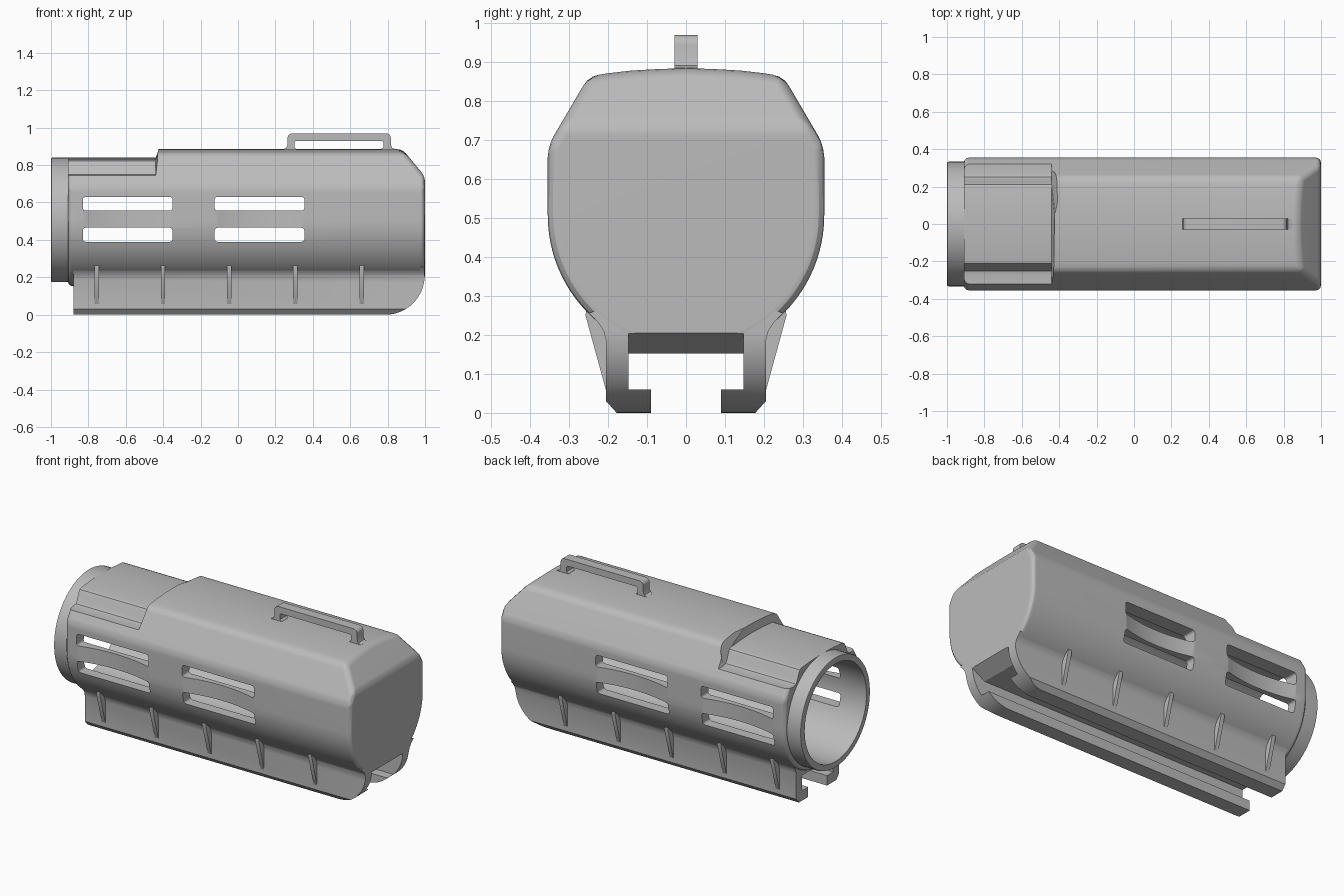
import bpy, bmesh, math
from mathutils import Vector

cube = bpy.data.objects.get("Cube")
if cube:
    bpy.data.objects.remove(cube)

grey = bpy.data.materials.new("plain_grey")
grey.use_nodes = True
COLOUR = (0.5, 0.5, 0.5, 1)
grey.diffuse_color = COLOUR
grey.node_tree.nodes["Principled BSDF"].inputs["Base Color"].default_value = COLOUR


def prism(name, pts, axis, lo, hi):
    """Extrude a flat outline along x (y,z points), y (x,z) or z (x,y)."""
    i = "xyz".index(axis)
    bm = bmesh.new()
    verts = []
    for p in pts:
        co = list(p)
        co.insert(i, lo)
        verts.append(bm.verts.new(co))
    face = bm.faces.new(verts)
    out = bmesh.ops.extrude_face_region(bm, geom=[face])
    step = Vector((0, 0, 0))
    step[i] = hi - lo
    bmesh.ops.translate(bm, vec=step, verts=[v for v in out["geom"] if isinstance(v, bmesh.types.BMVert)])
    bmesh.ops.recalc_face_normals(bm, faces=bm.faces)
    mesh = bpy.data.meshes.new(name)
    bm.to_mesh(mesh)
    bm.free()
    mesh.materials.append(grey)
    ob = bpy.data.objects.new(name, mesh)
    bpy.context.collection.objects.link(ob)
    return ob


def arc(cx, cy, r, a0, a1, n):
    angles = [math.radians(a0 + (a1 - a0) * k / n) for k in range(n + 1)]
    return [(cx + r * math.cos(a), cy + r * math.sin(a)) for a in angles]


def rounded_box(x0, x1, z0, z1, r):
    corners = ((x1 - r, z1 - r), (x0 + r, z1 - r), (x0 + r, z0 + r), (x1 - r, z0 + r))
    return [p for k, c in enumerate(corners) for p in arc(*c, r, 90 * k, 90 * k + 90, 4)]


def mirrored(half):
    """Complete an outline given from one side's start to its end."""
    return half + [(-a, b) for a, b in reversed(half) if abs(a) > 1e-5]


def apply(ob, kind, **settings):
    mod = ob.modifiers.new(kind.lower(), kind)
    for key, value in settings.items():
        setattr(mod, key, value)
    bpy.context.view_layer.objects.active = ob
    bpy.ops.object.modifier_apply(modifier=mod.name)


def cut(ob, cutters):
    for c in cutters:
        apply(ob, "BOOLEAN", operation="DIFFERENCE", solver="EXACT", object=c)


def bevel(ob, width, segments=3):
    apply(ob, "BEVEL", width=width, segments=segments, limit_method="ANGLE",
          angle_limit=math.radians(22))


# Main housing: domed top, sloping shoulders, round belly
half = [(0, 0.885), (0.07, 0.883), (0.14, 0.879), (0.2, 0.872), (0.25, 0.864), (0.355, 0.685)]
half += arc(0, 0.507, 0.355, 0, -90, 24)
half[-1] = (0, 0.152)
housing = prism("housing", mirrored(half), "x", -0.91, 1)
nose_cut = prism("nose_cutter", [(0.87, 0.896), (1.01, 0.727), (1.2, 0.727), (1.2, 1.1), (0.87, 1.1)],
                 "y", -0.6, 0.6)
cut(housing, [nose_cut])
bevel(housing, 0.028)

# Lowered rear roof with side ledges
roof = [(0, 0.84), (0.1, 0.837), (0.195, 0.829), (0.212, 0.822), (0.222, 0.806), (0.238, 0.766),
        (0.25, 0.75), (0.27, 0.744), (0.5, 0.744), (0.5, 1.1)]
step_cut = prism("step_cutter", mirrored(roof), "x", -1.1, -0.44)
bm = bmesh.new()
bm.from_mesh(step_cut.data)
for v in bm.verts:                      # lean the step's front wall
    if v.co.x > -0.5 and v.co.z > 1:
        v.co.x += 0.08
bm.to_mesh(step_cut.data)
bm.free()

# Bore, side slots and scooped slot bars
bore = prism("bore_cutter", arc(0, 0.507, 0.295, 0, 354.375, 63), "x", -1.1, 0.88)
slots, scoops = [], []
for x0, x1 in ((-0.83, -0.35), (-0.125, 0.355)):
    for z0, z1 in ((0.39, 0.465), (0.557, 0.63)):
        slots.append(prism("slot_cutter", rounded_box(x0, x1, z0, z1, 0.015), "y", -0.6, 0.6))
    mid, radius, depth = (x0 + x1) / 2, 0.84, 0.035
    for s in (-1, 1):
        outline = [(mid + a, s * (0.355 - depth + radius + b))
                   for a, b in arc(0, 0, radius, -107, -73, 16)]
        scoops.append(prism("scoop_cutter", outline + [(x1, s * 0.5), (x0, s * 0.5)], "z", 0.395, 0.625))

# Sloped mouth of the rail channel under the nose
mouth = prism("mouth_cutter", [(1.05, 0.225), (1, 0.205), (0.9, 0.145), (1.05, 0.1)], "y", -0.148, 0.148)
cut(housing, [step_cut, bore, mouth] + scoops + slots)

# Rear collar
collar = prism("rear_collar", arc(0, 0.507, 0.333, 0, 354.375, 63), "x", -1, -0.86)
bevel(collar, 0.008, 2)
cut(collar, [bore])

# Mounting rail: channel with inward lips, rounded front end
rail_half = [(0, 0.2), (0.1, 0.2), (0.21, 0.27), (0.25, 0.256), (0.228, 0.235), (0.212, 0.212),
             (0.205, 0.185), (0.205, 0.03), (0.178, 0), (0.09, 0), (0.09, 0.06), (0.148, 0.06),
             (0.148, 0.153), (0, 0.153)]
rail = prism("mounting_rail", mirrored(rail_half), "x", -0.88, 0.998)
round_cut = prism("rail_end_cutter", arc(0.788, 0.21, 0.21, 0, -90, 16) + [(0.788, -0.2), (1.2, -0.2), (1.2, 0.21)],
                  "y", -0.5, 0.5)
cut(rail, [round_cut, mouth])

# Triangular ribs along both sides of the rail
ribs = []
for k in range(5):
    x = -0.755 + 0.354 * k
    for s in (-1, 1):
        outline = [(s * 0.2, 0.05), (s * 0.206, 0.06), (s * 0.258, 0.25), (s * 0.255, 0.275), (s * 0.2, 0.275)]
        ribs.append(prism("rib", outline, "x", x - 0.012, x + 0.012))

# Carry loop on the roof
loop = [(0.24, 0.875), (0.24, 0.885), (0.258, 0.892), (0.265, 0.91)]
loop += arc(0.29, 0.945, 0.025, 180, 90, 5) + arc(0.792, 0.945, 0.025, 90, 0, 5)
loop += [(0.817, 0.91), (0.824, 0.892), (0.845, 0.885), (0.845, 0.875), (0.765, 0.875), (0.765, 0.885),
         (0.777, 0.895)]
loop += arc(0.767, 0.92, 0.01, 0, 90, 3) + arc(0.312, 0.92, 0.01, 90, 180, 3)
loop += [(0.302, 0.895), (0.314, 0.885), (0.314, 0.875)]
handle = prism("top_loop", loop, "y", -0.03, 0.03)

# Remove cutters, then shade
for c in [nose_cut, step_cut, bore, mouth, round_cut] + slots + scoops:
    bpy.data.objects.remove(c)
parts = [housing, collar, rail, handle] + ribs
bpy.ops.object.select_all(action="DESELECT")
for p in parts:
    p.select_set(True)
bpy.context.view_layer.objects.active = housing
bpy.ops.object.shade_smooth_by_angle(angle=math.radians(28))
for p in (housing, collar):
    p.modifiers.new("even_shading", "WEIGHTED_NORMAL").keep_sharp = True
